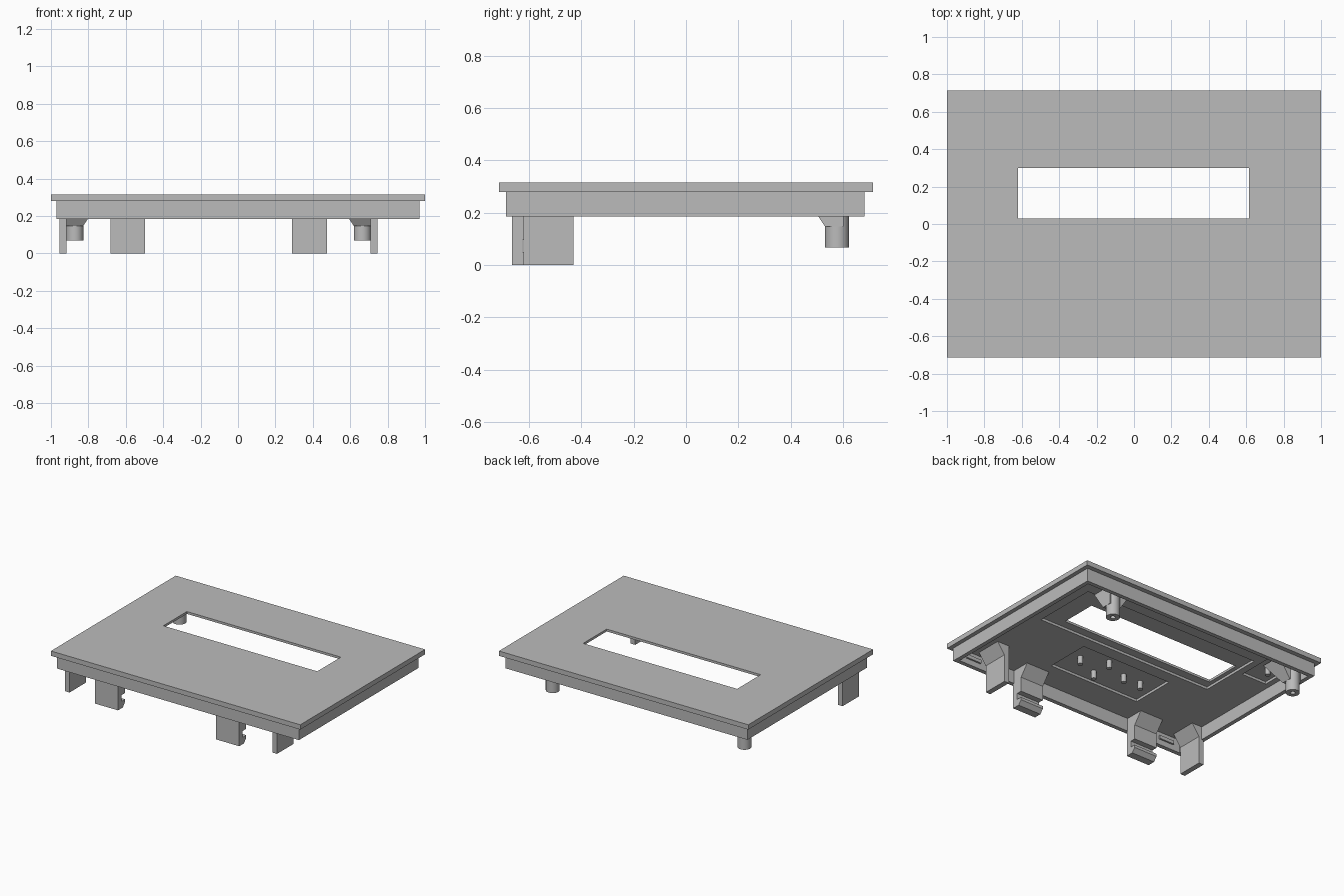
import bpy, bmesh
from mathutils import Matrix, Vector

if "Cube" in bpy.data.objects:
    bpy.data.objects.remove(bpy.data.objects["Cube"])

grey = bpy.data.materials.new("plain grey")
grey.use_nodes = True
grey.diffuse_color = (0.5, 0.5, 0.5, 1)
grey.node_tree.nodes["Principled BSDF"].inputs["Base Color"].default_value = grey.diffuse_color


def finish(name, bm):
    bmesh.ops.recalc_face_normals(bm, faces=bm.faces)
    mesh = bpy.data.meshes.new(name)
    bm.to_mesh(mesh)
    bm.free()
    mesh.materials.append(grey)
    ob = bpy.data.objects.new(name, mesh)
    bpy.context.collection.objects.link(ob)
    return ob


def box(name, x, y, z):
    bm = bmesh.new()
    bmesh.ops.create_cube(bm, size=1)
    for v in bm.verts:
        v.co = [a + (b - a) * (c + 0.5) for (a, b), c in zip((x, y, z), v.co)]
    return finish(name, bm)


def cylinder(name, x, y, z0, z1, r, sides=32):
    bm = bmesh.new()
    bmesh.ops.create_cone(bm, cap_ends=True, segments=sides, radius1=r, radius2=r,
                          depth=z1 - z0, matrix=Matrix.Translation((x, y, (z0 + z1) / 2)))
    return finish(name, bm)


def extrude(name, points, step):
    """Sweep a closed outline of 3D points along a vector."""
    bm = bmesh.new()
    face = bm.faces.new([bm.verts.new(p) for p in points])
    new = bmesh.ops.extrude_face_region(bm, geom=[face], use_keep_orig=True)["geom"]
    bmesh.ops.translate(bm, vec=Vector(step),
                        verts=[g for g in new if isinstance(g, bmesh.types.BMVert)])
    return finish(name, bm)


def cut(ob, *cutters):
    for c in cutters:
        mod = ob.modifiers.new("cut", 'BOOLEAN')
        mod.operation, mod.solver, mod.object = 'DIFFERENCE', 'EXACT', c
        bpy.context.view_layer.objects.active = ob
        bpy.ops.object.modifier_apply(modifier=mod.name)
        bpy.data.objects.remove(c)


def smooth(ob):
    bpy.ops.object.select_all(action='DESELECT')
    ob.select_set(True)
    bpy.context.view_layer.objects.active = ob
    bpy.ops.object.shade_smooth_by_angle()


UNDER, TOP, POCKET = 0.28, 0.315, 0.298
MID = -0.104   # mirror line of the mounting hardware

# Face plate with window and shallow pockets underneath
plate = box("face_plate", (-1, 1), (-0.715, 0.715), (UNDER, TOP))
cut(plate,
    box("display_pocket", (-0.65, 0.77), (-0.03, 0.45), (0.2, POCKET)),
    box("button_pocket", (-0.40, 0.33), (-0.45, -0.12), (0.2, POCKET)),
    box("side_pocket", (-0.9, -0.7), (0.27, 0.55), (0.2, POCKET)),
    box("window", (-0.62, 0.615), (0.03, 0.30), (0.2, 0.4)))

# Rim wall below the plate
rim = box("rim_wall", (-0.97, 0.97), (-0.687, 0.682), (0.185, UNDER + 0.003))
cut(rim, box("rim_inside", (-0.94, 0.94), (-0.657, 0.652), (0.1, 0.4)))
for side in (-1, 1):
    x = side * 0.825
    box("snap_ridge", (x - 0.06, x + 0.06), (-0.66, -0.645), (0.225, 0.25))

# Button pins
for x, y in ((0.24, -0.26), (0.06, -0.18), (0.05, -0.35), (-0.13, -0.26),
             (-0.27, -0.26), (-0.79, 0.42)):
    smooth(cylinder("button_pin", x, y, 0.24, POCKET + 0.005, 0.018, 24))

for s in (-1, 1):
    # Screw post with a pilot hole and a flared base
    px, py, r = MID + s * 0.769, 0.577, 0.046
    post = cylinder("screw_post", px, py, 0.068, UNDER + 0.003, r)
    cut(post, cylinder("pilot_hole", px, py, 0, 0.2, 0.017, 24))
    smooth(post)
    bm = bmesh.new()
    rings = []
    for z, grow in ((0.147, 0), (UNDER + 0.003, 0.09)):
        xa, xb = px + s * r, px - s * (r + grow)
        ya, yb = 0.602, py - r - grow
        rings.append([bm.verts.new((x, y, z))
                      for x, y in ((xa, ya), (xb, ya), (xb, yb), (xa, yb))])
    low, high = rings
    bm.faces.new(high)
    for i in range(4):
        j = (i + 1) % 4
        bm.faces.new((low[i], low[j], high[j], high[i]))
    bm.faces.new(low)
    flare = finish("post_flare", bm)
    cut(flare, cylinder("pilot_hole", px, py, 0, 0.2, 0.03, 24))

    # Side guide tab with a sloped foot
    x0 = MID + s * 0.832 - 0.019
    x1 = x0 + 0.038
    outline = [(x0, 0), (x1, 0), (x1, 0.2), (x1 + 0.06, UNDER + 0.003), (x0, UNDER + 0.003)]
    extrude("guide_tab", [(x, -0.62, z) for x, z in outline], (0, 0.19, 0))

    # Front clip with a notch and a hooked lip
    cx = MID + s * 0.486
    outline = [(-0.665, 0), (-0.61, 0), (-0.585, 0.03), (-0.585, 0.05), (-0.625, 0.05),
               (-0.625, 0.095), (-0.585, 0.095), (-0.585, 0.2), (-0.52, UNDER + 0.003),
               (-0.665, UNDER + 0.003)]
    extrude("front_clip", [(cx - 0.093, y, z) for y, z in outline], (0.186, 0, 0))
